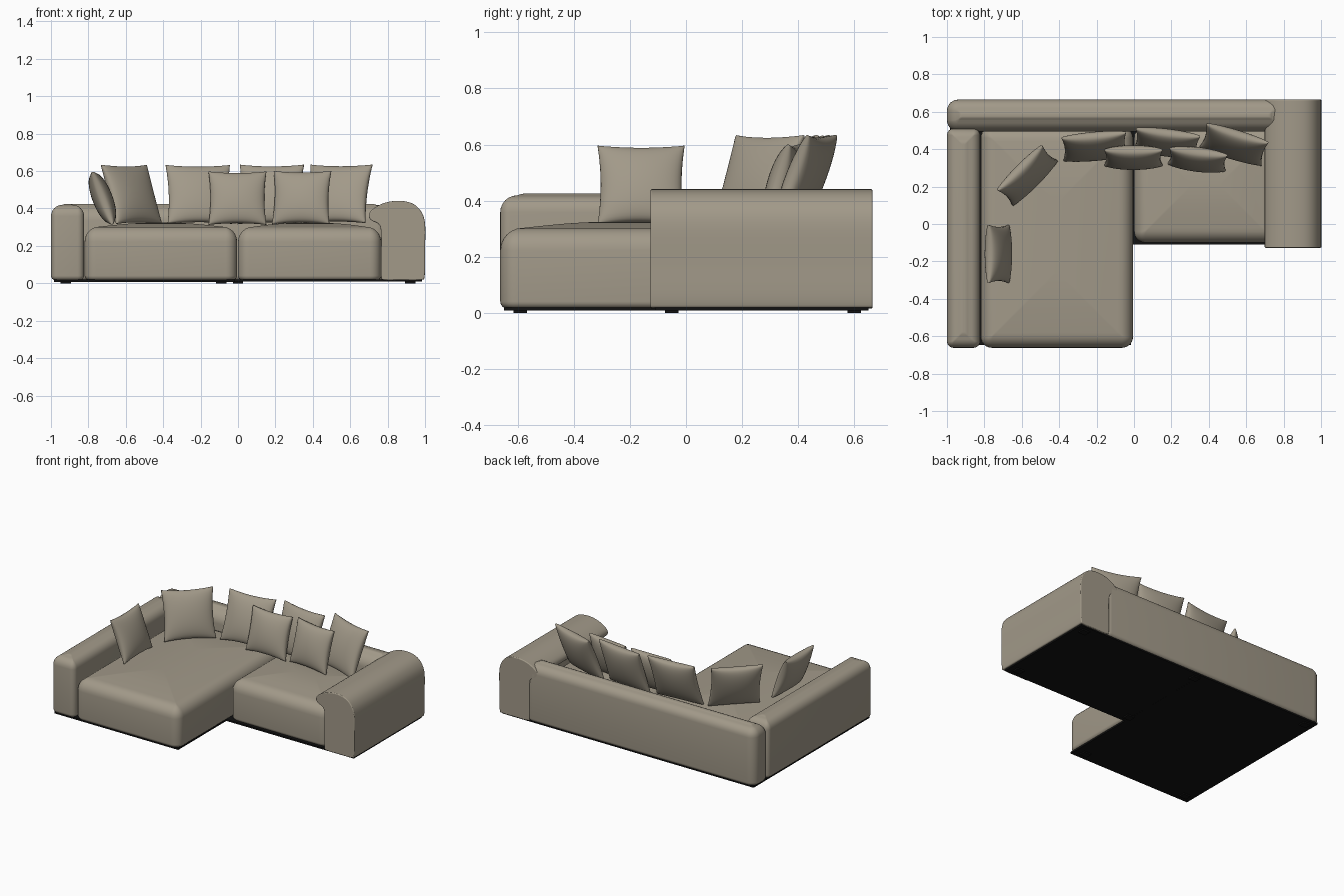
import bpy, bmesh, math
from mathutils import Matrix, Vector

cube = bpy.data.objects.get("Cube")
if cube:
    bpy.data.objects.remove(cube, do_unlink=True)


def material(name, rgb):
    m = bpy.data.materials.new(name)
    m.use_nodes = True
    m.diffuse_color = (*rgb, 1)
    m.node_tree.nodes["Principled BSDF"].inputs["Base Color"].default_value = (*rgb, 1)
    return m


FABRIC = material("beige_fabric", (0.36, 0.32, 0.25))
BLACK = material("black_base", (0.006, 0.006, 0.006))


def finish(name, bm, mat, angle=50):
    bmesh.ops.recalc_face_normals(bm, faces=bm.faces)
    mesh = bpy.data.meshes.new(name)
    bm.to_mesh(mesh)
    bm.free()
    ob = bpy.data.objects.new(name, mesh)
    bpy.context.collection.objects.link(ob)
    mesh.materials.append(mat)
    bpy.ops.object.select_all(action='DESELECT')
    ob.select_set(True)
    bpy.context.view_layer.objects.active = ob
    bpy.ops.object.shade_smooth_by_angle(angle=math.radians(angle))
    return ob


def box(name, x0, x1, y0, y1, z0, z1, mat):
    bm = bmesh.new()
    bmesh.ops.create_cube(bm, size=1)
    for v in bm.verts:
        v.co = ((x0 + x1) / 2 + v.co.x * (x1 - x0),
                (y0 + y1) / 2 + v.co.y * (y1 - y0),
                (z0 + z1) / 2 + v.co.z * (z1 - z0))
    return finish(name, bm, mat, 30)


def soft_block(name, x0, x1, y0, y1, z0, z1, corner, top, crown=0.0, warp=None):
    """Upholstered block: stacked rounded rectangles with a soft top edge."""
    low = 0.025
    arc = [i * math.pi / 12 for i in range(7)]
    rings = [(low * (1 - math.sin(a)), z0 + low * (1 - math.cos(a))) for a in arc]
    edge = z1 - crown
    rings += [(top * (1 - math.cos(a)), edge - top * (1 - math.sin(a))) for a in arc]
    # crowned top, closing towards the middle
    half = min(x1 - x0, y1 - y0) / 2
    for k in range(1, 7):
        t = k / 6
        rings.append((top + (half * 0.96 - top) * t, edge + crown * math.sin(t * math.pi / 2)))
    bm = bmesh.new()
    loops = []
    for d, z in rings:
        r = max(corner - d, 0.006)
        loop = []
        for q, (sx, sy) in enumerate([(1, 1), (-1, 1), (-1, -1), (1, -1)]):
            cx = (x1 - d - r) if sx > 0 else (x0 + d + r)
            cy = (y1 - d - r) if sy > 0 else (y0 + d + r)
            for i in range(7):
                a = q * math.pi / 2 + i * math.pi / 12
                loop.append(bm.verts.new((cx + r * math.cos(a), cy + r * math.sin(a), z)))
        loops.append(loop)
    n = len(loops[0])
    for a, b in zip(loops, loops[1:]):
        for i in range(n):
            j = (i + 1) % n
            bm.faces.new((a[i], a[j], b[j], b[i]))
    bm.faces.new(loops[0][::-1])
    bm.faces.new(loops[-1])
    if warp:
        for v in bm.verts:
            warp(v.co)
    return finish(name, bm, FABRIC)


def slope_front(co):
    if co.z > 0.3:
        co.z -= 0.3 * max(0, 0.57 - co.y)


def pillow(name, centre, w, h, lean, yaw, thick=0.1, n=20):
    """Stuffed cushion with pinched corners, standing and leaning back."""
    bm = bmesh.new()
    place = (Matrix.Translation(centre) @ Matrix.Rotation(math.radians(yaw), 4, 'Z')
             @ Matrix.Rotation(math.radians(90 - lean), 4, 'X'))
    for side in (1, -1):
        grid = []
        for i in range(n + 1):
            row = []
            for j in range(n + 1):
                u = math.sin((i / n - 0.5) * math.pi)
                v = math.sin((j / n - 0.5) * math.pi)
                puff = max(0, (1 - u * u) * (1 - v * v)) ** 0.45
                x = u * w / 2 * (1 - 0.07 * (1 - v * v))
                y = v * h / 2 * (1 - 0.07 * (1 - u * u))
                z = side * (thick / 2 * puff + 0.004)
                row.append(bm.verts.new(place @ Vector((x, y, z))))
            grid.append(row)
        for i in range(n):
            for j in range(n):
                bm.faces.new((grid[i][j], grid[i + 1][j], grid[i + 1][j + 1], grid[i][j + 1]))
    # narrow seam joining the two halves
    rim = [e for e in bm.edges if e.is_boundary]
    bmesh.ops.bridge_loops(bm, edges=rim)
    return finish(name, bm, FABRIC, 70)


def rolled_arm(name, points, y0, y1, steps=5):
    """Smooth closed profile in x and z, extruded along y."""
    outline = []
    pts = [Vector(p) for p in points]
    for i in range(len(pts)):
        a, b, c, d = (pts[(i + k - 1) % len(pts)] for k in range(4))
        for s in range(steps):
            t = s / steps
            outline.append(0.5 * (2 * b + (c - a) * t + (2 * a - 5 * b + 4 * c - d) * t * t
                                  + (3 * b - a - 3 * c + d) * t ** 3))
    bm = bmesh.new()
    face = bm.faces.new([bm.verts.new((p.x, y0, p.y)) for p in outline])
    out = bmesh.ops.extrude_face_region(bm, geom=[face])
    for v in out["geom"]:
        if isinstance(v, bmesh.types.BMVert):
            v.co.y = y1
    ob = finish(name, bm, FABRIC)
    mod = ob.modifiers.new("soft_ends", 'BEVEL')
    mod.width, mod.segments = 0.012, 3
    mod.limit_method, mod.angle_limit = 'ANGLE', math.radians(60)
    return ob


# Seats
soft_block("chaise_seat", -0.82, -0.005, -0.662, 0.52, 0.016, 0.325, 0.06, 0.08, 0.022)
soft_block("short_seat", 0.0, 0.765, -0.1, 0.52, 0.016, 0.322, 0.06, 0.08, 0.02)

# Back and arms
soft_block("backrest", -1.0, 0.8, 0.495, 0.665, 0.016, 0.425, 0.06, 0.06, 0.006, slope_front)
soft_block("right_arm", -1.0, -0.823, -0.662, 0.51, 0.016, 0.425, 0.035, 0.06, 0.006)
rolled_arm("left_arm", [
    (0.78, 0.018), (0.87, 0.017), (0.975, 0.018), (0.998, 0.04), (1.0, 0.18), (1.0, 0.32),
    (0.975, 0.39), (0.925, 0.43), (0.85, 0.441), (0.775, 0.427), (0.715, 0.392),
    (0.699, 0.36), (0.715, 0.335), (0.75, 0.318), (0.764, 0.28), (0.765, 0.15), (0.765, 0.04),
], -0.127, 0.665)

# Loose pillows: centre, width, height, lean, yaw
for name, centre, w, h, lean, yaw in [
    ("arm_pillow", (-0.725, -0.16, 0.455), 0.31, 0.3, 21, 90),
    ("corner_pillow", (-0.57, 0.26, 0.475), 0.34, 0.335, 20, 45),
    ("back_pillow_right", (-0.21, 0.415, 0.475), 0.345, 0.335, 21, 5),
    ("back_pillow_middle", (0.175, 0.435, 0.475), 0.345, 0.335, 19, -7),
    ("back_pillow_left", (0.535, 0.425, 0.478), 0.345, 0.335, 22, -17),
    ("front_pillow_right", (-0.003, 0.355, 0.455), 0.31, 0.295, 16, 0),
    ("front_pillow_left", (0.34, 0.345, 0.458), 0.31, 0.295, 16, -7),
]:
    pillow(name, centre, w, h, lean, yaw)

# Dark underside and feet
box("chaise_base", -0.985, -0.015, -0.648, 0.65, 0.008, 0.02, BLACK)
box("short_base", -0.015, 0.985, -0.11, 0.65, 0.0085, 0.0195, BLACK)
for x, y in [(-0.92, -0.59), (-0.09, -0.59), (-0.92, 0.6), (0.0, 0.6),
             (0.0, -0.05), (0.92, -0.05), (0.92, 0.6)]:
    box("foot", x - 0.028, x + 0.028, y - 0.024, y + 0.024, 0.0, 0.012, BLACK)
